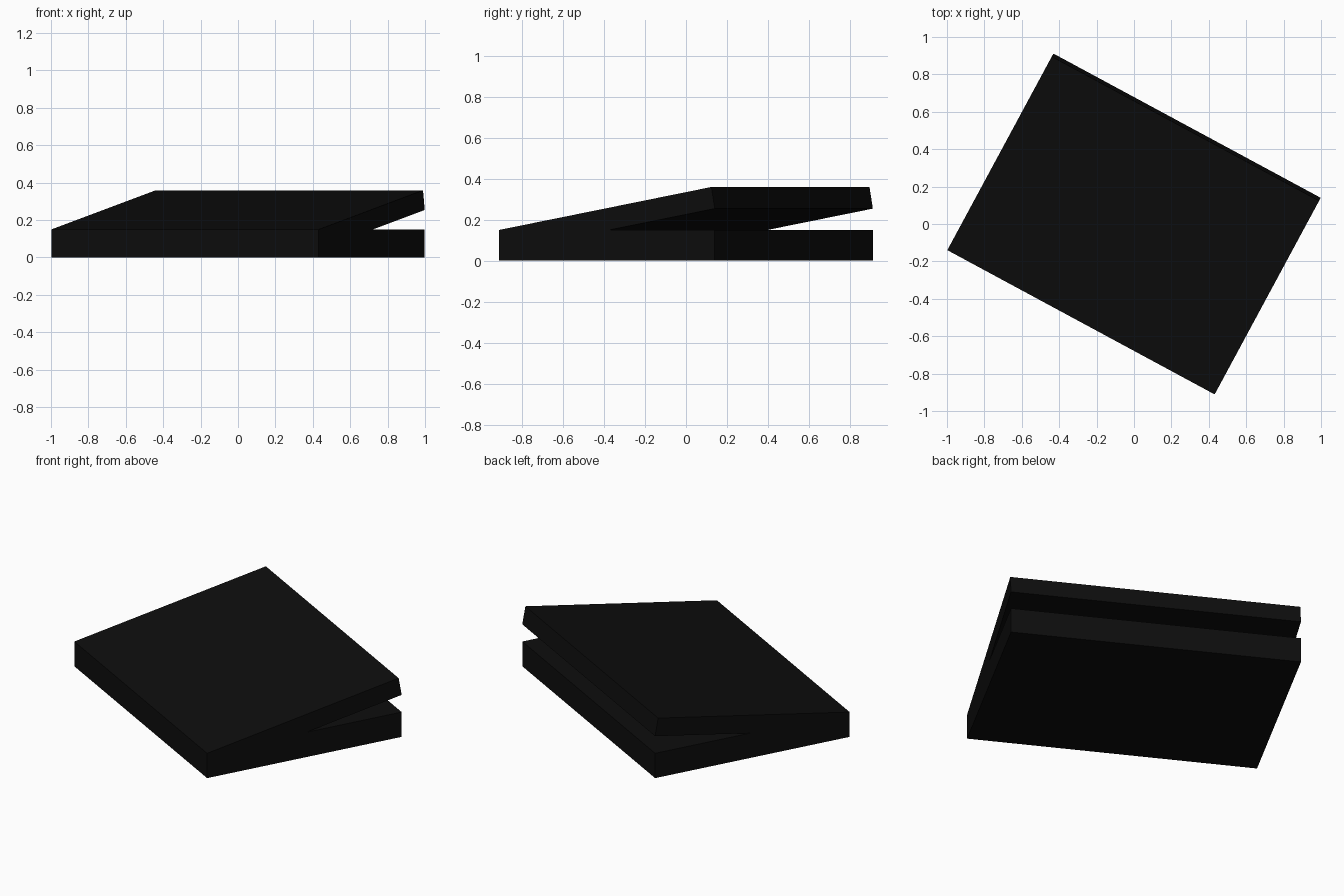
import bpy, bmesh, math
from mathutils import Matrix, Vector

if "Cube" in bpy.data.objects:
    bpy.data.objects.remove(bpy.data.objects["Cube"])

black = bpy.data.materials.new("black")
black.diffuse_color = (0.004, 0.004, 0.004, 1)
black.use_nodes = True
black.node_tree.nodes["Principled BSDF"].inputs["Base Color"].default_value = black.diffuse_color

W, D = 1.624, 1.194            # width along the hinge, depth away from it
BASE_H, LID_H = 0.15, 0.107
TURN, OPEN = math.radians(-28.35), math.radians(10.1)


def box(name, x0, x1, y0, y1, z0, z1, matrix):
    bm = bmesh.new()
    bmesh.ops.create_cube(bm, size=1)
    for v in bm.verts:
        v.co = Vector((x1 if v.co.x > 0 else x0,
                       y1 if v.co.y > 0 else y0,
                       z1 if v.co.z > 0 else z0))
    bm.transform(matrix)
    me = bpy.data.meshes.new(name)
    bm.to_mesh(me)
    bm.free()
    me.materials.append(black)
    ob = bpy.data.objects.new(name, me)
    bpy.context.collection.objects.link(ob)
    return ob


turn = Matrix.Rotation(TURN, 4, 'Z')

# lower box
box("base", -W / 2, W / 2, -D / 2, D / 2, 0, BASE_H, turn)

# lid, hinged at the top front edge of the base and tilted open
hinge = turn @ Matrix.Translation((0, -D / 2, BASE_H)) @ Matrix.Rotation(OPEN, 4, 'X')
box("lid", -W / 2, W / 2, 0, D, -LID_H, 0, hinge)
